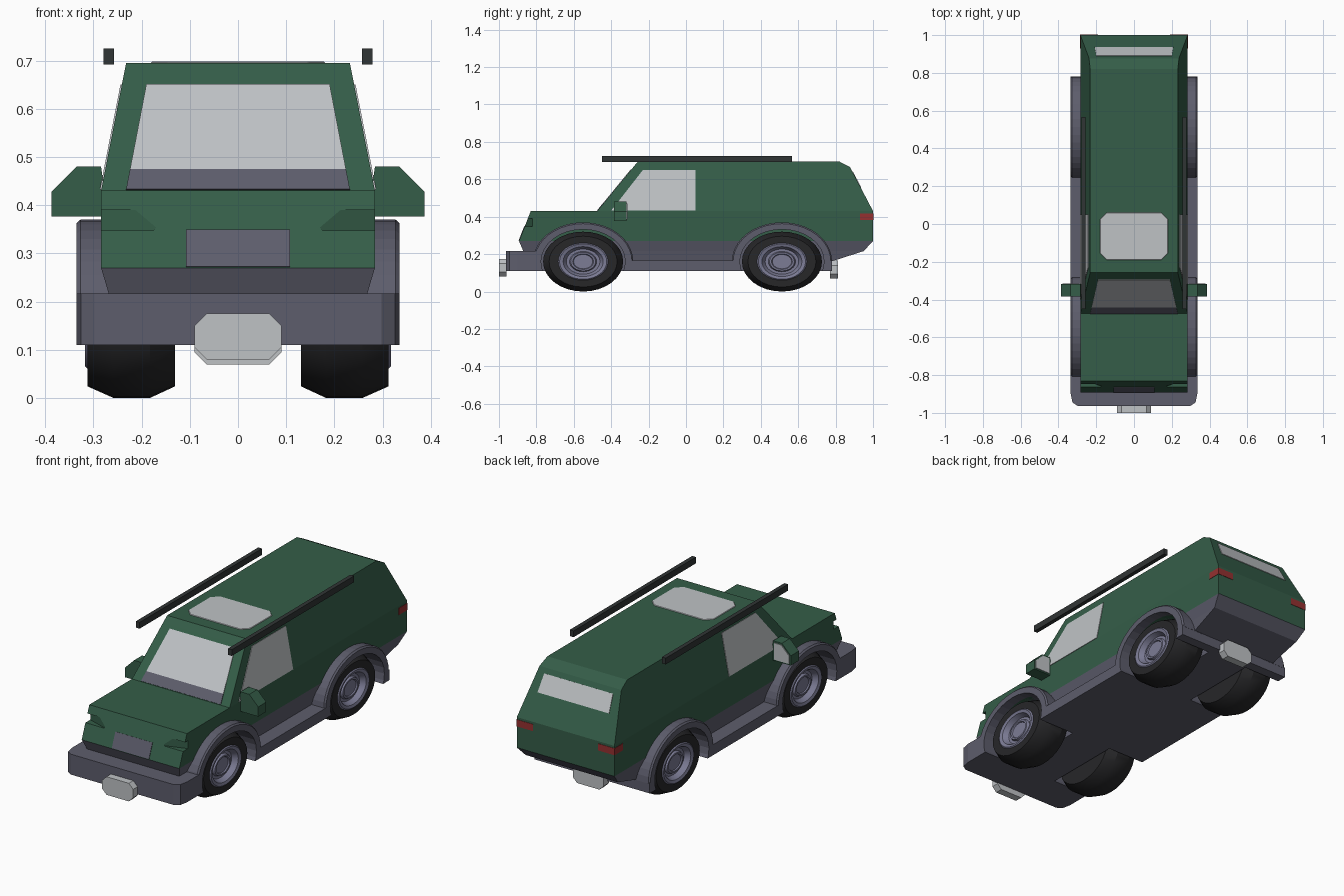
import bpy, bmesh
from math import sin, cos, pi
from mathutils import Vector

if "Cube" in bpy.data.objects:
    bpy.data.objects.remove(bpy.data.objects["Cube"])


def material(name, r, g, b):
    m = bpy.data.materials.new(name)
    m.diffuse_color = (r, g, b, 1)
    m.use_nodes = True
    m.node_tree.nodes["Principled BSDF"].inputs["Base Color"].default_value = m.diffuse_color
    return m


GREEN = material("green_paint", 0.035, 0.11, 0.065)
TRIM = material("grey_trim", 0.11, 0.11, 0.15)
GLASS = material("glass", 0.52, 0.54, 0.56)
BLACK = material("rubber", 0.02, 0.02, 0.022)
RAIL = material("dark_rail", 0.03, 0.035, 0.035)
RIM = material("rim_metal", 0.2, 0.2, 0.3)
RED = material("red_lamp", 0.3, 0.03, 0.03)
WHEELS = (-0.55, 0.513)
WZ = 0.16


def finish(name, bm, mat=None, mirror=False, smooth=False):
    bmesh.ops.recalc_face_normals(bm, faces=bm.faces)
    me = bpy.data.meshes.new(name)
    bm.to_mesh(me)
    bm.free()
    ob = bpy.data.objects.new(name, me)
    bpy.context.collection.objects.link(ob)
    if mat:
        me.materials.append(mat)
    if mirror:
        ob.modifiers.new("mirror", 'MIRROR')
    if smooth:
        bpy.ops.object.select_all(action='DESELECT')
        ob.select_set(True)
        bpy.context.view_layer.objects.active = ob
        bpy.ops.object.shade_smooth_by_angle(angle=0.5)
    return ob


def skin(bm, rings, caps=True):
    """Join closed rings of equal length with quads."""
    vs = [[bm.verts.new(p) for p in r] for r in rings]
    for a, b in zip(vs, vs[1:]):
        for i in range(len(a)):
            j = (i + 1) % len(a)
            bm.faces.new((a[i], a[j], b[j], b[i]))
    if caps:
        bm.faces.new(vs[0])
        bm.faces.new(vs[-1])


def prism(bm, pts, axis, a, b):
    """Extrude a 2D outline along an axis from a to b."""
    def put(p, t):
        q = list(p)
        q.insert("xyz".index(axis), t)
        return q
    skin(bm, [[put(p, a) for p in pts], [put(p, b) for p in pts]])


def prism_obj(name, pts, axis, a, b, mat, mirror=False):
    bm = bmesh.new()
    prism(bm, pts, axis, a, b)
    return finish(name, bm, mat, mirror)


def loft(name, levels, mat):
    """Stack of rectangles given as (z, half width, front y, back y)."""
    bm = bmesh.new()
    skin(bm, [[(-h, f, z), (h, f, z), (h, k, z), (-h, k, z)] for z, h, f, k in levels])
    return finish(name, bm, mat)


def panel(name, pts, mat, mirror=False, t=0.003):
    """Thin plate lying on a surface."""
    p = [Vector(v) for v in pts]
    n = (p[1] - p[0]).cross(p[2] - p[0]).normalized() * t
    bm = bmesh.new()
    skin(bm, [[v - n for v in p], [v + n for v in p]])
    return finish(name, bm, mat, mirror)


def rect(a0, a1, b0, b1, c=0.0):
    """Rectangle outline, corners chamfered by c."""
    if not c:
        return [(a0, b0), (a1, b0), (a1, b1), (a0, b1)]
    return [(a0 + c, b0), (a1 - c, b0), (a1, b0 + c), (a1, b1 - c),
            (a1 - c, b1), (a0 + c, b1), (a0, b1 - c), (a0, b0 + c)]


def ellipse(cy, cz, ry, rz, n, a0=0.0, a1=2 * pi, closed=True):
    k = n if closed else n - 1
    return [(cy + ry * cos(a0 + (a1 - a0) * i / k), cz + rz * sin(a0 + (a1 - a0) * i / k))
            for i in range(n)]


# wheel well and headlight cutters
bm = bmesh.new()
for y in WHEELS:
    for s in (-1, 1):
        prism(bm, ellipse(y, WZ, 0.225, 0.172, 32), 'x', s * 0.12, s * 0.5)
wells = finish("wheel_well_cutter", bm)
bm = bmesh.new()
for s in (-1, 1):
    prism(bm, [(s * 0.17, -0.86), (s * 0.32, -0.92), (s * 0.32, -0.81)], 'z', 0.348, 0.39)
lamps = finish("headlight_cutter", bm)
for c in (wells, lamps):
    c.hide_render = True
    c.display_type = 'WIRE'


def cut(ob, *cutters):
    for c in cutters:
        m = ob.modifiers.new("cut", 'BOOLEAN')
        m.operation = 'DIFFERENCE'
        m.solver = 'EXACT'
        m.object = c


# painted body, cabin and grey lower body
cut(loft("body", [(0.27, 0.284, -0.893, 1.0), (0.43, 0.284, -0.83, 1.0)], GREEN), wells, lamps)
loft("cabin", [(0.43, 0.284, -0.475, 1.0), (0.665, 0.238, -0.282, 0.877),
               (0.695, 0.232, -0.257, 0.82)], GREEN)
cut(loft("lower_body", [(0.16, 0.255, -0.86, 0.775), (0.216, 0.268, -0.87, 0.95),
                        (0.27, 0.284, -0.893, 1.0)], TRIM), wells)

# floor slab with sills, front bumper, wheel arches
cut(prism_obj("floor_and_sills", rect(-0.335, 0.335, -0.82, 0.78), 'z', 0.11, 0.165, TRIM), wells)
half = [(0.335, -0.75), (0.335, -0.90), (0.326, -0.945), (0.298, -0.963)]
cut(prism_obj("front_bumper", half + [(-x, y) for x, y in reversed(half)],
              'z', 0.11, 0.217, TRIM), wells)
for name, y in zip(("front", "rear"), WHEELS):
    arch = ellipse(y, 0.16, 0.268, 0.21, 21, 0, pi, False)
    inner = [(y + (p - y) * 0.975, 0.16 + (z - 0.16) * 0.965) for p, z in arch]
    bm = bmesh.new()
    skin(bm, [[(0.2, *p) for p in arch], [(0.327, *p) for p in arch],
              [(0.335, *p) for p in inner]])
    cut(finish(name + "_wheel_arch", bm, TRIM, mirror=True), wells)


# wheels: flat oval lathe around the x axis
def lathe(name, profile, y, mat, n=32):
    bm = bmesh.new()
    skin(bm, [[(x, *p) for p in ellipse(y, WZ, 0.214 * r, 0.16 * r, n)] for x, r in profile])
    return finish(name, bm, mat, mirror=True, smooth=True)


for name, y in zip(("front", "rear"), WHEELS):
    lathe(name + "_tyre", [(0.131, 0.6), (0.131, 0.85), (0.183, 1), (0.258, 1),
                           (0.312, 0.85), (0.312, 0.62), (0.27, 0.58)], y, BLACK)
    lathe(name + "_rim", [(0.26, 0.63), (0.311, 0.63), (0.317, 0.59), (0.312, 0.5), (0.285, 0.42),
                          (0.285, 0.34), (0.298, 0.31), (0.298, 0.26), (0.292, 0.24)], y, RIM)


# surfaces of the cabin, by height
def front_y(z): return -0.475 + (z - 0.43) * 0.218 / 0.265
def side_x(z): return 0.284 - (z - 0.43) * 0.052 / 0.265
def back_y(z): return 1.0 - (z - 0.43) * 0.123 / 0.235


def screen(name, z0, w0, z1, w1, f, mat):
    panel(name, [(-w0, f(z0), z0), (w0, f(z0), z0), (w1, f(z1), z1), (-w1, f(z1), z1)], mat)


# windows
screen("windscreen", 0.473, 0.224, 0.65, 0.19, front_y, GLASS)
screen("windscreen_base", 0.432, 0.232, 0.473, 0.224, front_y, TRIM)
screen("rear_window", 0.555, 0.208, 0.64, 0.2, back_y, GLASS)
panel("side_window", [(side_x(z), y, z) for y, z in
                      ((-0.40, 0.432), (0.05, 0.432), (0.05, 0.65), (-0.23, 0.65))], GLASS, True)
roof = prism_obj("sunroof", rect(-0.18, 0.18, -0.19, 0.06, 0.035), 'z', 0.69, 0.698, GLASS)
bev = roof.modifiers.new("round", 'BEVEL')
bev.affect = 'VERTICES'
bev.affect = 'EDGES'
bev.width = 0.002

# grille on the sloped nose
screen("grille", 0.272, 0.108, 0.348, 0.108, lambda z: -0.893 + (z - 0.27) * 0.063 / 0.16, TRIM)

# tail lamps wrapping the rear corners
prism_obj("tail_lamp", rect(0.19, 0.286, 0.93, 1.002), 'z', 0.382, 0.418, RED, True)

# door mirrors with glass behind
outline = [(0.27, 0.377), (0.387, 0.377), (0.387, 0.428), (0.335, 0.48), (0.284, 0.48)]
prism_obj("door_mirror", outline, 'y', -0.385, -0.318, GREEN, True)
prism_obj("mirror_glass", [(0.33 + (x - 0.33) * 0.85, 0.425 + (z - 0.425) * 0.85)
                           for x, z in outline[1:]] + [(0.292, 0.384)],
          'y', -0.32, -0.314, GLASS, True)

# roof rails
prism_obj("roof_rail", rect(0.257, 0.279, 0.692, 0.725)
          and rect(0.257, 0.279, -0.45, 0.567), 'z', 0.692, 0.725, RAIL, True)

# blank plates front and rear
prism_obj("front_plate", rect(-0.09, 0.09, 0.08, 0.175, 0.025), 'y', -1.0, -0.96, GLASS)
prism_obj("rear_plate", rect(-0.09, 0.09, 0.07, 0.165, 0.025), 'y', 0.77, 0.812, GLASS)
